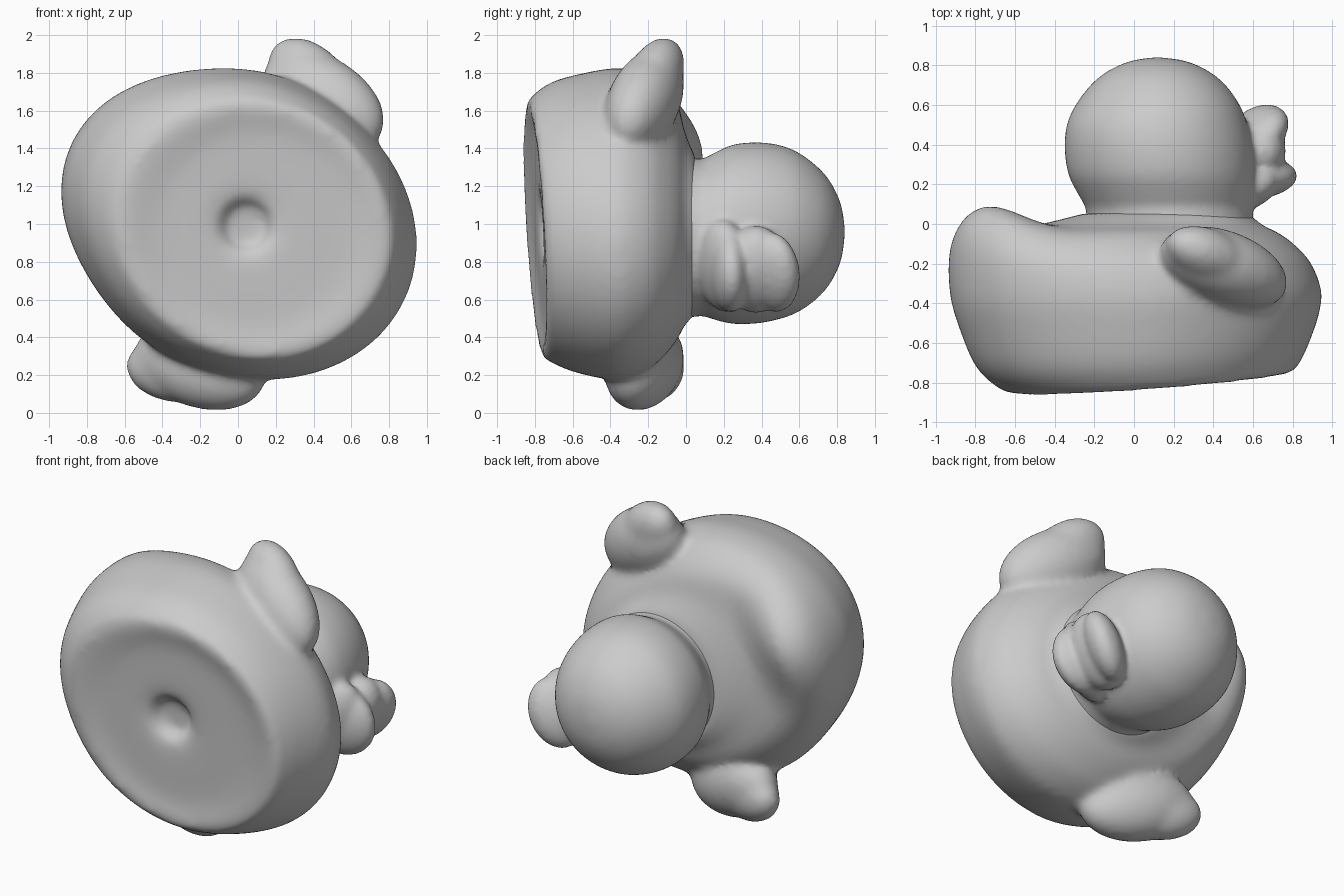
import bpy, bmesh, math
from mathutils import Matrix, Vector

cube = bpy.data.objects.get("Cube")
if cube:
    bpy.data.objects.remove(cube)

rubber = bpy.data.materials.new("grey rubber")
rubber.use_nodes = True
GREY = (0.6, 0.6, 0.6, 1)
rubber.diffuse_color = GREY
rubber.node_tree.nodes["Principled BSDF"].inputs["Base Color"].default_value = GREY

# Local frame: X forward, Y sideways, Z up. The toy lies on its side.
TURN = math.radians(25)
C, S = math.cos(TURN), math.sin(TURN)
LYING = Matrix(((C, -S, 0, 0.09), (0, 0, 1, 0), (-S, -C, 0, 0.97), (0, 0, 0, 1)))


def smooth_levels(levels, steps=4):
    """Spline through the levels so the skin shows no bands."""
    pts = [Vector(p) for p in levels]
    out = []
    for i in range(len(pts) - 1):
        p0, p1, p2, p3 = pts[max(i - 1, 0)], pts[i], pts[i + 1], pts[min(i + 2, len(pts) - 1)]
        for k in range(steps):
            t = k / steps
            out.append(p1 + 0.5 * t * ((p2 - p0) + t * ((2 * p0 - 5 * p1 + 4 * p2 - p3)
                       + t * (3 * (p1 - p2) + p3 - p0))))
    return out + [pts[-1]]


def ramp(value, low, high):
    t = min(1, max(0, (value - low) / (high - low)))
    return t * t * (3 - 2 * t)


def loft(bm, levels, sides=72, tilt=(0, 0), tail=0.0, taper=0.0):
    """Closed skin over oval rings: height, front, back, half width."""
    rings = []
    for height, front, back, width in smooth_levels(levels):
        ring = []
        for i in range(sides):
            a = math.tau * i / sides
            x = (front - back) / 2 + math.cos(a) * (front + back) / 2
            y = math.sin(a) * width * (1 - taper * ramp(-x, 0.2, 0.9))
            z = height + (tilt[0] * x + tilt[1] * y) * ramp(-height, 0.2, 0.7)
            z += tail * ramp(-x, 0.58, 0.95) * ramp(height, -0.4, -0.05) * math.exp(-(y / 0.36) ** 2)
            ring.append(bm.verts.new((x, y, z)))
        rings.append(ring)
    for low, high in zip(rings, rings[1:]):
        for i in range(sides):
            j = (i + 1) % sides
            bm.faces.new((low[i], low[j], high[j], high[i]))
    bm.faces.new(rings[0][::-1])
    bm.faces.new(rings[-1])


def blob(bm, centre, radii, pitch=0, yaw=0):
    """Ellipsoid; pitch raises its front, yaw swings it sideways (degrees)."""
    m = (Matrix.Translation(centre) @ Matrix.Rotation(math.radians(yaw), 4, 'Z')
         @ Matrix.Rotation(math.radians(-pitch), 4, 'Y') @ Matrix.Diagonal((*radii, 1)))
    bmesh.ops.create_uvsphere(bm, u_segments=40, v_segments=24, radius=1, matrix=m)


def finish(bm, name, voxel, smoothing):
    """Fuse the overlapping pieces into one soft skin."""
    bm.transform(LYING)
    bmesh.ops.recalc_face_normals(bm, faces=bm.faces)
    mesh = bpy.data.meshes.new(name)
    bm.to_mesh(mesh)
    bm.free()
    mesh.materials.append(rubber)
    obj = bpy.data.objects.new(name, mesh)
    bpy.context.collection.objects.link(obj)
    remesh = obj.modifiers.new("fuse", 'REMESH')
    remesh.mode = 'VOXEL'
    remesh.voxel_size = voxel
    remesh.use_smooth_shade = True
    soften = obj.modifiers.new("soften", 'SMOOTH')
    soften.factor = 0.5
    soften.iterations = smoothing


# Body with dimpled base, raised tail and swept wings
bm = bmesh.new()
loft(bm, [
    (-0.69, 0.0, 0.10, 0.05), (-0.70, 0.06, 0.16, 0.11), (-0.765, 0.13, 0.23, 0.18),
    (-0.775, 0.5, 0.5, 0.5), (-0.80, 0.70, 0.71, 0.65), (-0.75, 0.76, 0.82, 0.70),
    (-0.65, 0.81, 0.92, 0.75), (-0.5, 0.86, 1.0, 0.785), (-0.35, 0.875, 1.06, 0.80),
    (-0.2, 0.825, 1.07, 0.755), (-0.1, 0.735, 1.01, 0.67), (-0.04, 0.65, 0.88, 0.585),
    (-0.005, 0.57, 0.60, 0.49), (0.055, 0.50, 0.33, 0.41)],
    tilt=(0.085, 0.02), tail=0.145, taper=0.05)
for side in (-1, 1):
    blob(bm, (0.04, side * 0.775, -0.22), (0.37, 0.225, 0.185), pitch=-18, yaw=-side * 8)
    blob(bm, (-0.09, side * 0.865, -0.16), (0.25, 0.165, 0.135), pitch=-20, yaw=-side * 13)
finish(bm, "body", 0.021, 18)

# Head with neck and open bill
bm = bmesh.new()
loft(bm, [
    (-0.03, 0.53, 0.33, 0.43), (0.04, 0.52, 0.32, 0.42), (0.09, 0.52, 0.33, 0.415),
    (0.15, 0.53, 0.365, 0.44), (0.25, 0.53, 0.415, 0.475), (0.38, 0.515, 0.435, 0.48),
    (0.5, 0.485, 0.425, 0.46), (0.6, 0.445, 0.38, 0.42), (0.7, 0.375, 0.305, 0.345),
    (0.77, 0.29, 0.22, 0.26), (0.82, 0.18, 0.11, 0.15), (0.84, 0.06, 0.0, 0.03)])
blob(bm, (0.53, -0.02, 0.23), (0.25, 0.23, 0.11), pitch=4)
blob(bm, (0.49, -0.02, 0.20), (0.19, 0.26, 0.13), pitch=25)
blob(bm, (0.54, -0.02, 0.37), (0.16, 0.245, 0.17))
blob(bm, (0.575, -0.02, 0.46), (0.17, 0.225, 0.11), pitch=45)
finish(bm, "head", 0.018, 8)
